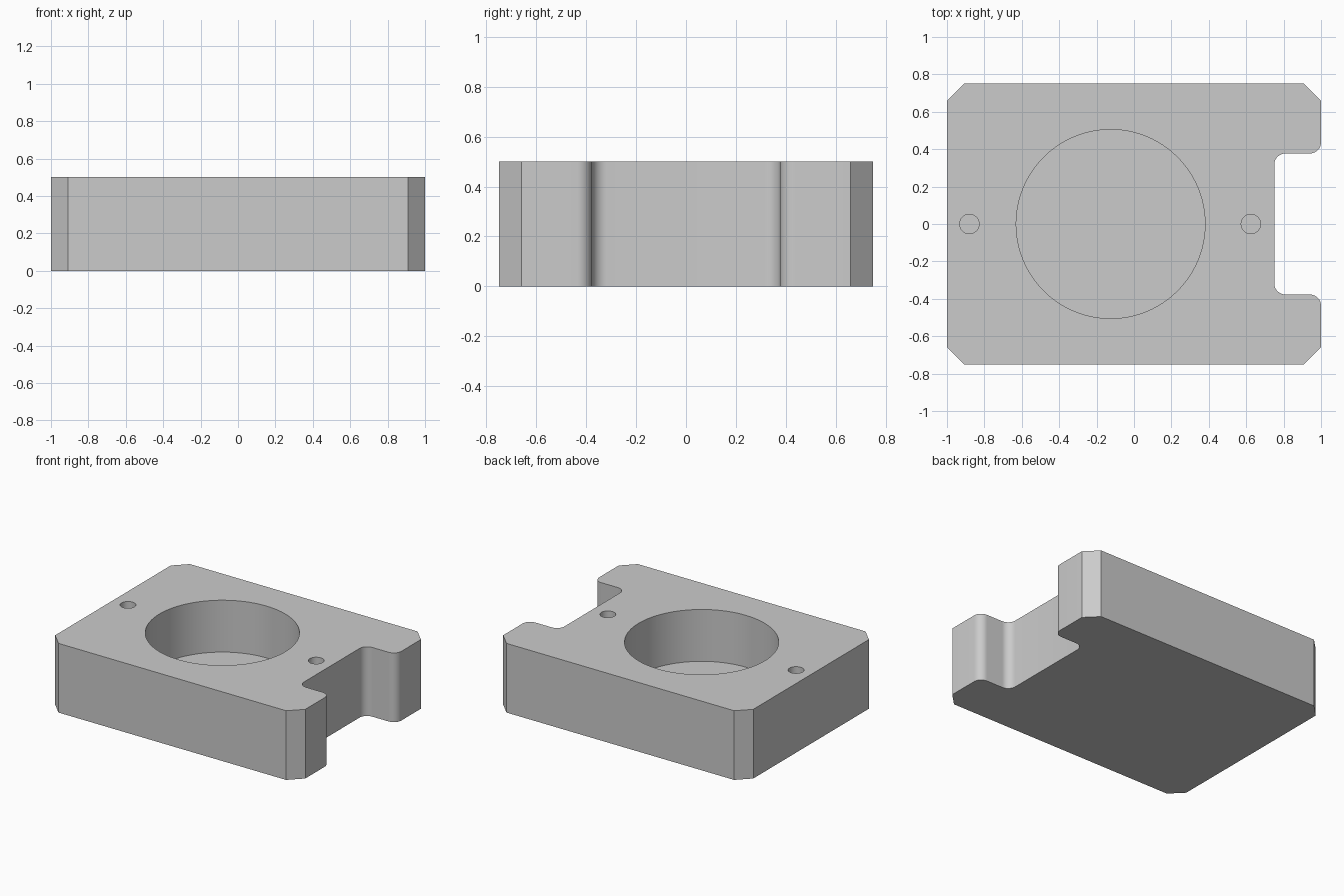
import bpy
import bmesh
from math import sin, cos, pi, radians
from mathutils import Vector

cube = bpy.data.objects.get("Cube")
if cube:
    bpy.data.objects.remove(cube, do_unlink=True)

HEIGHT = 0.5
HALF_X, HALF_Y = 1.0, 0.75
CHAMFER = 0.09
NOTCH_X, NOTCH_Y = 0.75, 0.377
FILLET = 0.06
POCKET_FLOOR = 0.125

grey = bpy.data.materials.new("machined_grey")
grey.use_nodes = True
colour = (0.6, 0.6, 0.6, 1)
grey.diffuse_color = colour
grey.node_tree.nodes["Principled BSDF"].inputs["Base Color"].default_value = colour


def arc(cx, cy, start, end, steps=10):
    """Points of a fillet arc, angles in degrees."""
    angles = [radians(start + (end - start) * i / steps) for i in range(steps + 1)]
    return [(cx + FILLET * cos(a), cy + FILLET * sin(a)) for a in angles]


def half_outline():
    """Back half of the plate, from the notch wall round to the left end."""
    pts = arc(NOTCH_X + FILLET, NOTCH_Y - FILLET, 180, 90)
    pts += arc(HALF_X - FILLET, NOTCH_Y + FILLET, -90, 0)
    pts += [(HALF_X, HALF_Y - CHAMFER), (HALF_X - CHAMFER, HALF_Y),
            (CHAMFER - HALF_X, HALF_Y), (-HALF_X, HALF_Y - CHAMFER)]
    return pts


def prism(name, outline, z0, z1):
    """Closed solid made by extruding an outline upwards."""
    bm = bmesh.new()
    face = bm.faces.new([bm.verts.new((x, y, z0)) for x, y in outline])
    ext = bmesh.ops.extrude_face_region(bm, geom=[face])
    top = [g for g in ext["geom"] if isinstance(g, bmesh.types.BMVert)]
    bmesh.ops.translate(bm, verts=top, vec=Vector((0, 0, z1 - z0)))
    bmesh.ops.recalc_face_normals(bm, faces=bm.faces)
    mesh = bpy.data.meshes.new(name)
    bm.to_mesh(mesh)
    bm.free()
    mesh.materials.append(grey)
    obj = bpy.data.objects.new(name, mesh)
    bpy.context.collection.objects.link(obj)
    return obj


def circle(cx, radius, sides):
    return [(cx + radius * cos(2 * pi * i / sides), radius * sin(2 * pi * i / sides))
            for i in range(sides)]


# Plate with chamfered corners and a rounded notch in one end
back = half_outline()
front = [(x, -y) for x, y in reversed(back)]
plate = prism("notched_plate", back + front, 0, HEIGHT)
bpy.context.view_layer.objects.active = plate
plate.select_set(True)

# Blind round pocket and two small blind holes
holes = [("pocket_cutter", -0.125, 0.505, 96),
         ("left_hole_cutter", 0.625, 0.052, 32),
         ("right_hole_cutter", -0.88, 0.052, 32)]
for name, cx, radius, sides in holes:
    cutter = prism(name, circle(cx, radius, sides), POCKET_FLOOR, HEIGHT + 0.1)
    cutter.hide_render = True
    mod = plate.modifiers.new(name, "BOOLEAN")
    mod.operation = "DIFFERENCE"
    mod.solver = "EXACT"
    mod.object = cutter
    bpy.ops.object.modifier_apply(modifier=mod.name)
    bpy.data.objects.remove(cutter, do_unlink=True)

bpy.ops.object.shade_smooth_by_angle(angle=radians(30))
